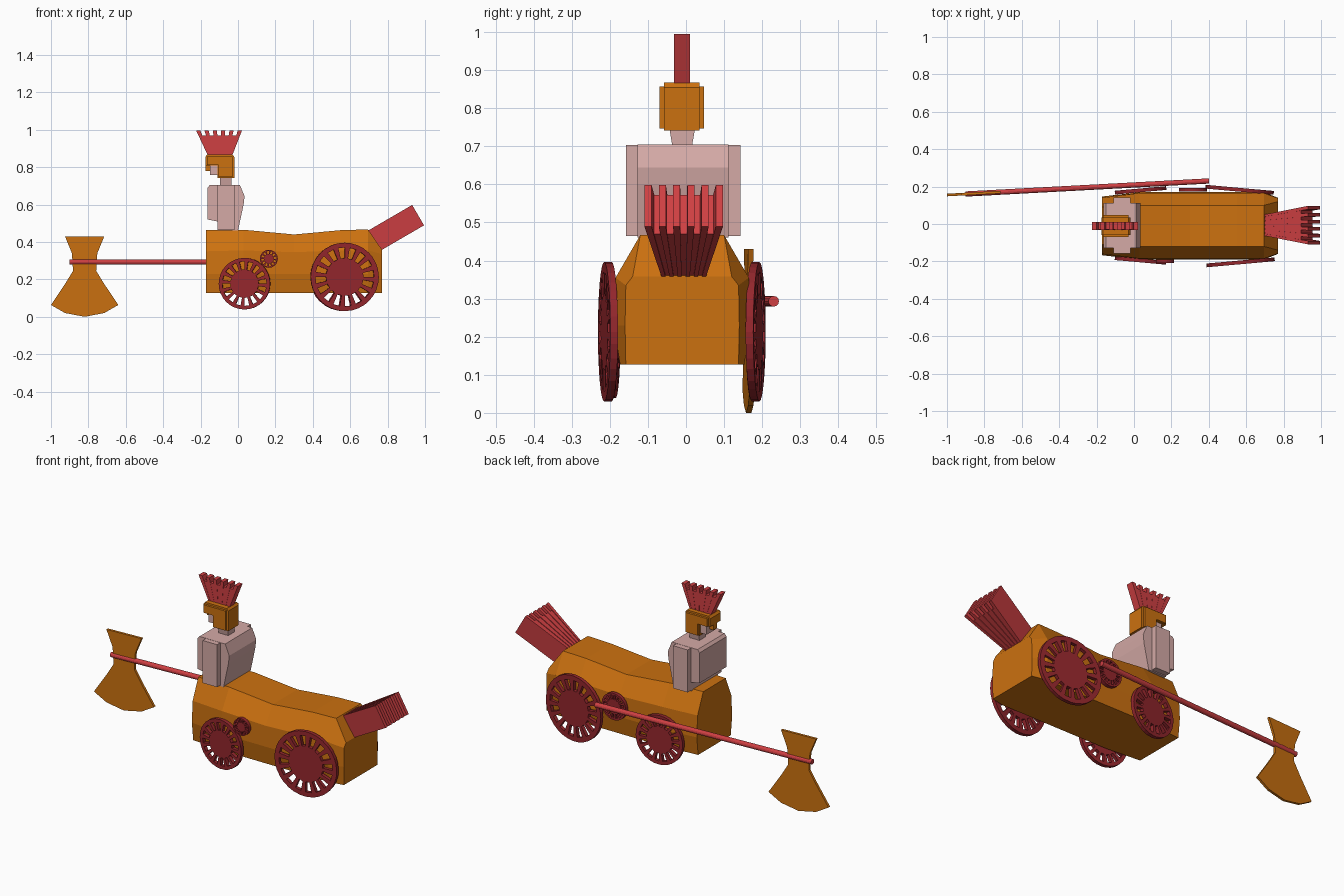
import bpy, bmesh, math
from mathutils import Vector, Matrix

if "Cube" in bpy.data.objects:
    bpy.data.objects.remove(bpy.data.objects["Cube"])


def mat(name, c):
    m = bpy.data.materials.new(name)
    m.diffuse_color = (*c, 1)
    m.use_nodes = True
    m.node_tree.nodes["Principled BSDF"].inputs["Base Color"].default_value = m.diffuse_color
    return m


ORANGE = mat("orange", (0.60, 0.165, 0.005))
RED = mat("bright red", (0.62, 0.05, 0.055))
DARK = mat("dark red", (0.30, 0.02, 0.026))
PINK = mat("pale pink", (0.66, 0.40, 0.38))
CY = -0.01  # the body's centre line


def finish(name, bm, material):
    bmesh.ops.recalc_face_normals(bm, faces=bm.faces)
    me = bpy.data.meshes.new(name)
    bm.to_mesh(me)
    bm.free()
    me.materials.append(material)
    ob = bpy.data.objects.new(name, me)
    bpy.context.collection.objects.link(ob)
    return ob


def loft(name, rings, material):
    """Skin a list of equal-sized point rings and cap both ends."""
    bm = bmesh.new()
    vs = [[bm.verts.new(p) for p in r] for r in rings]
    n = len(vs[0])
    for a, b in zip(vs, vs[1:]):
        for i in range(n):
            bm.faces.new((a[i], a[(i + 1) % n], b[(i + 1) % n], b[i]))
    bm.faces.new(vs[0])
    bm.faces.new(vs[-1])
    return finish(name, bm, material)


def prism(name, pts, y0, y1, material):
    return loft(name, [[(x, y, z) for x, z in pts] for y in (y0, y1)], material)


def box(name, x0, x1, y0, y1, z0, z1, material):
    return prism(name, [(x0, z0), (x1, z0), (x1, z1), (x0, z1)], y0, y1, material)


def fan(name, origin, along, spread, thick, w0, w1, length, cut, half, n=11):
    """Fan of slats, alternately long and short."""
    o, u, w, t = (Vector(v) for v in (origin, along, spread, thick))
    u.normalize()
    t.normalize()
    bm = bmesh.new()
    for i in range(n):
        ln = length - cut * (i % 2)
        h = half * (1 - 0.06 * (i % 2))
        vs = []
        for s, hw in ((0, w0), (ln, w0 + (w1 - w0) * ln / length)):
            a, b = (-hw + 2 * hw * k / n for k in (i, i + 1))
            for q, r in ((a, -h), (b, -h), (b, h), (a, h)):
                vs.append(bm.verts.new(o + u * s + w * q + t * r))
        for f in ((0, 1, 2, 3), (4, 5, 6, 7), (0, 1, 5, 4), (1, 2, 6, 5),
                  (2, 3, 7, 6), (3, 0, 4, 7)):
            bm.faces.new([vs[k] for k in f])
    return finish(name, bm, RED)


def wheel(name, x, y, z, r, slope, n=16, thick=0.02):
    """Disc pierced by a ring of wedge slots, turned slightly about z."""
    bm = bmesh.new()
    angles = []
    for i in range(n):
        a = 2 * math.pi * i / n
        angles += [a, a + 2 * math.pi / n * 0.56]
    rings = [[bm.verts.new((r * k * math.cos(a), 0, r * k * math.sin(a)))
              for a in angles] for k in (0.55, 0.86, 1)]
    m = len(angles)
    bm.faces.new(rings[0])
    for k in (0, 1):
        for i in range(m):
            if k == 0 and i % 2 == 0:
                continue
            j = (i + 1) % m
            bm.faces.new((rings[k][i], rings[k][j], rings[k + 1][j], rings[k + 1][i]))
    bmesh.ops.recalc_face_normals(bm, faces=bm.faces)
    top = bmesh.ops.extrude_face_region(bm, geom=bm.faces[:], use_keep_orig=True)["geom"]
    bmesh.ops.translate(bm, vec=(0, thick, 0),
                        verts=[v for v in top if isinstance(v, bmesh.types.BMVert)])
    bmesh.ops.translate(bm, vec=(0, -thick / 2, 0), verts=bm.verts[:])
    bm.transform(Matrix.Translation((x, y, z)) @ Matrix.Rotation(math.atan(slope), 4, 'Z'))
    return finish(name, bm, DARK)


# Wagon body: faceted hull with tapered ends and a dipped back
rings = []
for x, wt, ws, wm, wb, zs, zt in (
        (-0.17, 0.10, 0.15, 0.157, 0.145, 0.35, 0.465),
        (0.03, 0.11, 0.175, 0.18, 0.163, 0.355, 0.465),
        (0.30, 0.11, 0.175, 0.18, 0.163, 0.345, 0.44),
        (0.55, 0.11, 0.175, 0.18, 0.163, 0.355, 0.463),
        (0.695, 0.11, 0.175, 0.18, 0.163, 0.355, 0.467),
        (0.77, 0.13, 0.148, 0.15, 0.148, 0.335, 0.358)):
    half = [(wb, 0.127), (wm, 0.23), (ws, zs), (wt, zt)]
    rings.append([(x, CY + w, z) for w, z in half]
                 + [(x, CY - w, z) for w, z in reversed(half)])
loft("wagon_body", rings, ORANGE)

# Tail and helmet crest
fan("tail", (0.72, -0.006, 0.402), (0.864, 0, 0.503), (0, 1, 0), (0.503, 0, -0.864),
    0.055, 0.103, 0.281, 0.045, 0.063)
fan("helmet_crest", (-0.096, CY, 0.862), (-0.04, 0, 1), (1, 0, 0), (0, 1, 0),
    0.065, 0.122, 0.133, 0.026, 0.021)

# Rider's torso, arms and neck
prism("torso", [(-0.11, 0.46), (0.0, 0.46), (0.03, 0.60), (0.035, 0.645), (0.01, 0.705),
                (-0.15, 0.705), (-0.163, 0.69), (-0.163, 0.52), (-0.11, 0.51)],
      CY - 0.118, CY + 0.122, PINK)
for side, y0, y1 in (("front", -0.157, -0.127), ("back", 0.112, 0.143)):
    box("arm_" + side, -0.11, -0.02, y0, y1, 0.465, 0.704, PINK)
loft("neck", [[(-0.065 + sx * 0.03, CY + sy * w, z)
               for sx, sy in ((-1, -1), (1, -1), (1, 1), (-1, 1))]
              for w, z in ((0.024, 0.69), (0.035, 0.755))], PINK)

# Helmet with nose guard, and the face inside
prism("helmet", [(-0.11, 0.742), (-0.02, 0.742), (-0.02, 0.855), (-0.03, 0.867),
                 (-0.165, 0.867), (-0.175, 0.855), (-0.175, 0.81), (-0.11, 0.81)],
      CY - 0.048, CY + 0.045, ORANGE)
for side, y0, y1 in (("front", -0.07, -0.056), ("back", 0.033, 0.047)):
    prism("helmet_side_" + side, [(-0.105, 0.747), (-0.03, 0.747), (-0.03, 0.857),
                                  (-0.165, 0.857), (-0.165, 0.812), (-0.105, 0.812)],
          y0, y1, ORANGE)
box("nose_guard", -0.175, -0.15, CY - 0.015, CY + 0.015, 0.78, 0.812, ORANGE)
box("face", -0.15, -0.10, CY - 0.04, CY + 0.04, 0.757, 0.812, PINK)

# Wheels, toed in towards the ends, and small hub wheels
wheel("large_wheel_front", 0.57, -0.205, 0.213, 0.183, 0.09)
wheel("large_wheel_back", 0.565, 0.183, 0.213, 0.183, -0.09)
wheel("small_wheel_front", 0.035, -0.195, 0.177, 0.138, -0.09)
wheel("small_wheel_back", 0.035, 0.18, 0.177, 0.138, 0.09)
wheel("hub_wheel_front", 0.165, -0.199, 0.31, 0.048, 0, 12)
wheel("hub_wheel_back", 0.315, 0.183, 0.29, 0.075, 0, 16)

# Axe shaft and double blade, angled outwards from the wagon
TILT = 0.0536


def on_shaft(x):
    return 0.2086 + TILT * x


loft("axe_shaft", [[(x, on_shaft(x) + 0.014 * math.cos(a * math.pi / 6),
                     0.293 + 0.014 * math.sin(a * math.pi / 6)) for a in range(12)]
                   for x in (-0.90, 0.40)], RED)
blade = [(0.105, 0.43), (0.068, 0.34), (0.062, 0.245), (0.105, 0.175), (0.18, 0.063),
         (0.105, 0.02)]
outline = blade + [(0, 0.0)] + [(-x, z) for x, z in reversed(blade)]
loft("axe_blade", [[(-0.82 + x, on_shaft(-0.82 + x) + d, z) for x, z in outline]
                   for d in (-0.007, 0.007)], ORANGE)
